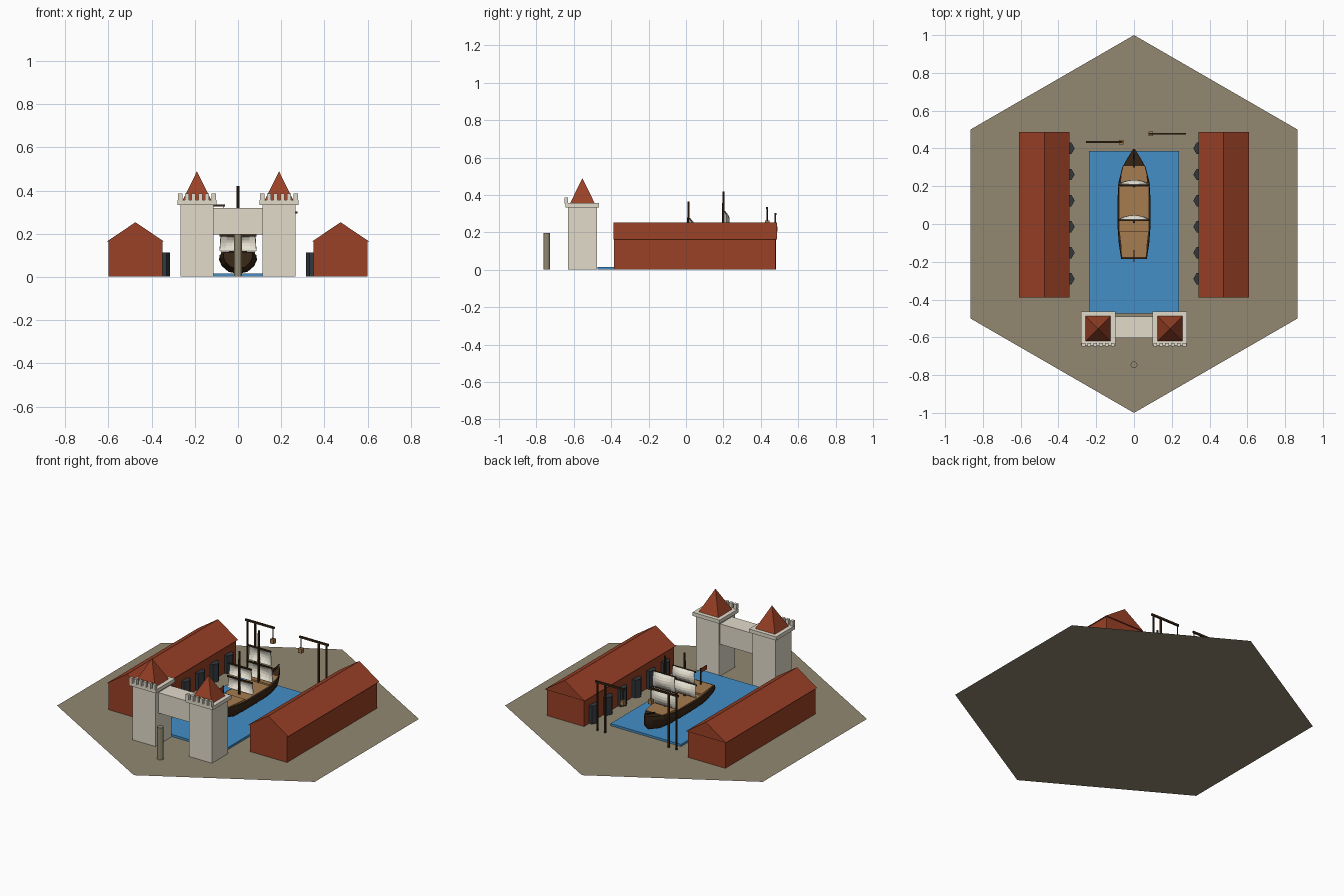
import bpy, bmesh, math
from mathutils import Matrix, Vector

if "Cube" in bpy.data.objects:
    bpy.data.objects.remove(bpy.data.objects["Cube"])


def material(name, r, g, b):
    linear = [(c / 255 / 12.92) if c < 11 else ((c / 255 + 0.055) / 1.055) ** 2.4 for c in (r, g, b)]
    m = bpy.data.materials.new(name)
    m.use_nodes = True
    m.diffuse_color = (*linear, 1)
    m.node_tree.nodes["Principled BSDF"].inputs["Base Color"].default_value = (*linear, 1)
    return m


EARTH = material("earth", 146, 137, 113)
WATER = material("water", 67, 142, 198)
STONE = material("pale stone", 226, 219, 202)
BRICK = material("red brick and tile", 154, 65, 38)
SLATE = material("dark slate", 50, 56, 62)
TIMBER = material("dark timber", 58, 40, 23)
PLANK = material("deck plank", 166, 124, 79)
CANVAS = material("canvas", 230, 225, 210)
BASE = 0.003


def finish(name, bm, mat):
    mesh = bpy.data.meshes.new(name)
    bm.to_mesh(mesh)
    bm.free()
    mesh.materials.append(mat)
    ob = bpy.data.objects.new(name, mesh)
    bpy.context.collection.objects.link(ob)
    return ob


def add_box(bm, x, y, z):
    """Add a box given (low, high) ranges on each axis."""
    size = [r[1] - r[0] for r in (x, y, z)]
    mid = [(r[0] + r[1]) / 2 for r in (x, y, z)]
    bmesh.ops.create_cube(bm, size=1, matrix=Matrix.Translation(mid) @ Matrix.Diagonal((*size, 1)))


def box(name, x, y, z, mat):
    bm = bmesh.new()
    add_box(bm, x, y, z)
    return finish(name, bm, mat)


def around(c, half):
    return (c - half, c + half)


def cone(name, centre, z, r1, r2, sides, mat, turn=0):
    bm = bmesh.new()
    place = Matrix.Translation((*centre, sum(z) / 2)) @ Matrix.Rotation(turn, 4, 'Z')
    bmesh.ops.create_cone(bm, cap_ends=True, segments=sides, radius1=r1, radius2=r2,
                          depth=z[1] - z[0], matrix=place)
    bmesh.ops.dissolve_degenerate(bm, dist=1e-6, edges=bm.edges[:])
    return finish(name, bm, mat)


def prism(name, outline, shift, mat):
    """Extrude a flat outline of points along a shift vector."""
    bm = bmesh.new()
    face = bm.faces.new([bm.verts.new(p) for p in outline])
    new = bmesh.ops.extrude_face_region(bm, geom=[face])["geom"]
    bmesh.ops.translate(bm, verts=[v for v in new if isinstance(v, bmesh.types.BMVert)], vec=shift)
    bmesh.ops.recalc_face_normals(bm, faces=bm.faces[:])
    return finish(name, bm, mat)


# Hexagonal ground, points to front and back, and the harbour basin
bm = bmesh.new()
corners = [math.radians(30 + 60 * i) for i in range(6)]
bm.faces.new([bm.verts.new((math.cos(a), math.sin(a), 0)) for a in corners])
finish("ground", bm, EARTH)
box("water", (-0.237, 0.237), (-0.473, 0.386), (BASE, 0.016), WATER)

# Warehouses with a row of six-sided doorways facing the water
for side, label in ((1, "left"), (-1, "right")):
    mid = side * 0.475
    box(label + "_warehouse_walls", around(mid, 0.125), (-0.386, 0.479), (BASE, 0.166), BRICK)
    prism(label + "_warehouse_roof",
          [(mid + dx, -0.388, z) for dx, z in ((-0.134, 0.163), (0.134, 0.163), (0, 0.253))],
          (0, 0.875, 0), BRICK)
    for i in range(6):
        cone(f"{label}_doorway_{i + 1}", (side * 0.349, -0.29 + i * 0.138), (BASE, 0.112),
             0.035, 0.035, 6, SLATE, math.pi / 6)

# Gatehouse towers with front battlements and pointed roofs
GATE_Y = -0.554
for side, label in ((1, "left"), (-1, "right")):
    mid = side * 0.19
    box(label + "_tower", around(mid, 0.077), around(GATE_Y, 0.077), (BASE, 0.336), STONE)
    box(label + "_tower_cap", around(mid, 0.091), around(GATE_Y, 0.09), (0.334, 0.356), STONE)
    bm = bmesh.new()
    for i in range(6):
        add_box(bm, around(mid + (i - 2.5) * 0.031, 0.0095), around(GATE_Y - 0.086, 0.009), (0.354, 0.386))
    finish(label + "_battlements", bm, STONE)
    cone(label + "_tower_roof", (mid, GATE_Y), (0.356, 0.489), 0.066 * math.sqrt(2), 0, 4, BRICK, math.pi / 4)
box("gate_bridge", (-0.115, 0.115), (-0.603, -0.49), (0.196, 0.32), STONE)

# Standing post before the gate
cone("mooring_post", (0, -0.745), (BASE, 0.198), 0.018, 0.018, 12, EARTH)

# Two cranes behind the basin
for label, y, outer, inner, top in (("left", 0.478, 0.275, 0.08, 0.304), ("right", 0.434, -0.254, -0.06, 0.336)):
    inward = math.copysign(1, inner - outer)
    bm = bmesh.new()
    for step in (0.014, 0.067):
        add_box(bm, around(outer + inward * step, 0.0045), around(y, 0.0045), (BASE, top - 0.006))
    add_box(bm, sorted((outer, inner)), around(y, 0.005), (top - 0.011, top))
    hook = inner - inward * 0.008
    add_box(bm, around(hook, 0.0015), around(y, 0.0015), (top - 0.075, top - 0.01))
    finish(label + "_crane", bm, TIMBER)
    box(label + "_crate", around(hook, 0.012), around(y, 0.012), (top - 0.099, top - 0.073), PLANK)

# Ship hull lofted through stations: y, half width, keel height, rail height
STATIONS = [(-0.185, 0.068, 0.04, 0.112), (-0.1, 0.081, 0.018, 0.106), (0.0, 0.088, 0.017, 0.1),
            (0.12, 0.088, 0.017, 0.1), (0.22, 0.082, 0.017, 0.103), (0.3, 0.062, 0.02, 0.112),
            (0.36, 0.028, 0.035, 0.12), (0.398, 0.004, 0.07, 0.126)]
RIB = [(0.12, 0), (0.5, 0.08), (0.85, 0.4), (1, 0.75), (0.97, 1)]
bm = bmesh.new()
rows = []
for y, half, keel, rail in STATIONS:
    pts = [(sx * half, keel + h * (rail - keel)) for sx, h in RIB]
    ring = [(-x, z) for x, z in reversed(pts)] + pts
    rows.append([bm.verts.new((x, y, z)) for x, z in ring])
for a, b in zip(rows, rows[1:]):
    for i in range(len(a) - 1):
        bm.faces.new((a[i], a[i + 1], b[i + 1], b[i]))
    bm.faces.new((a[-1], a[0], b[0], b[-1]))
bm.faces.new(rows[0])
bm.faces.new(rows[-1])
bmesh.ops.recalc_face_normals(bm, faces=bm.faces[:])
finish("ship_hull", bm, TIMBER)

# Decks: quarterdeck at the stern, main deck, foredeck
for name, half_outline, top in (("quarterdeck", [(0.062, -0.175), (0.078, -0.04)], 0.116),
                                ("main_deck", [(0.076, -0.045), (0.076, 0.2)], 0.106),
                                ("foredeck", [(0.075, 0.195), (0.068, 0.26), (0.056, 0.307)], 0.115)):
    ring = half_outline + [(-x, y) for x, y in reversed(half_outline)]
    prism(name, [(x, y, 0.09) for x, y in ring], (0, 0, top - 0.09), PLANK)

# Bowsprit rising over the bow
bm = bmesh.new()
start, end = Vector((0, 0.3, 0.112)), Vector((0, 0.396, 0.14))
tilt = (end - start).to_track_quat('Z', 'Y').to_matrix().to_4x4()
bmesh.ops.create_cone(bm, cap_ends=True, segments=6, radius1=0.006, radius2=0.004, depth=(end - start).length,
                      matrix=Matrix.Translation((start + end) / 2) @ tilt)
finish("bowsprit", bm, TIMBER)


def sail(name, y, half, z):
    """A square of canvas bulging towards the bow."""
    bm = bmesh.new()
    bmesh.ops.create_grid(bm, x_segments=6, y_segments=6, size=1)
    for v in bm.verts:
        u, w = v.co.x, v.co.y
        bulge = 0.023 * (1 - w * w) * (1 - 0.85 * u * u)
        v.co = (u * half * (1 - 0.04 * w), y + bulge, (z[0] + z[1]) / 2 + w * (z[1] - z[0]) / 2)
    ob = finish(name, bm, CANVAS)
    mod = ob.modifiers.new("thickness", 'SOLIDIFY')
    mod.thickness = 0.003


# Masts, each with two yards and two sails
for label, y, top, levels in (("main", 0.2, 0.42, ((0.122, 0.212), (0.222, 0.31))),
                              ("aft", 0.013, 0.366, ((0.12, 0.192), (0.202, 0.272)))):
    cone(label + "_mast", (0, y), (0.09, top), 0.007, 0.006, 8, TIMBER)
    for i, z in enumerate(levels):
        half = 0.082 - 0.008 * i
        box(f"{label}_yard_{i + 1}", around(0, half + 0.004), around(y + 0.006, 0.004), around(z[1], 0.004), TIMBER)
        sail(f"{label}_sail_{i + 1}", y + 0.008, half, z)

# Stern pole and pennant
cone("stern_pole", (0, -0.14), (0.1, 0.215), 0.004, 0.004, 6, TIMBER)
box("stern_pennant", around(0, 0.002), (-0.2, -0.14), (0.187, 0.212), BRICK)
